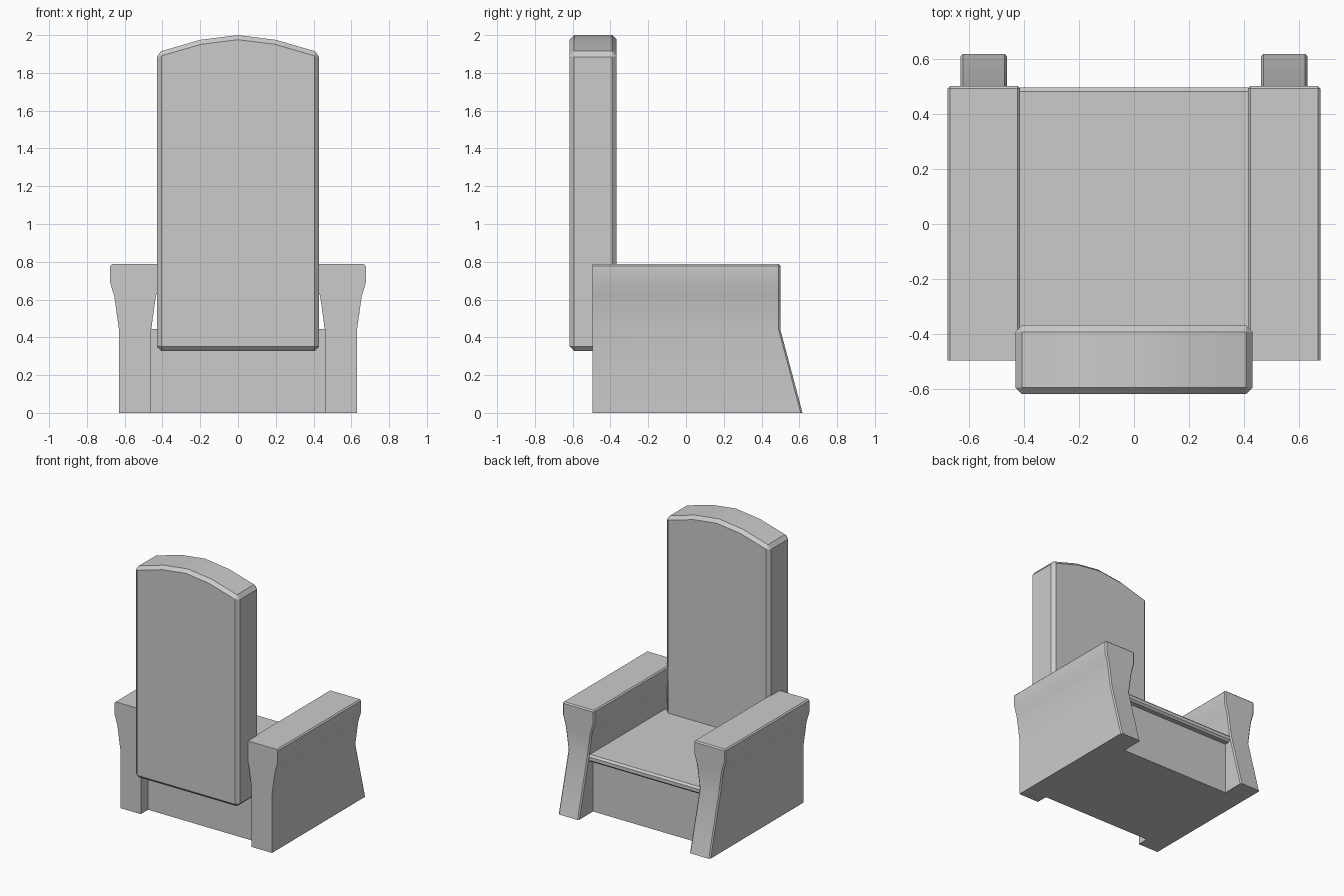
import bpy, bmesh

if "Cube" in bpy.data.objects:
    bpy.data.objects.remove(bpy.data.objects["Cube"])


def finish(bm, name, edges, width):
    """Chamfer the chosen edges, make an object, smooth only shallow angles."""
    bmesh.ops.recalc_face_normals(bm, faces=bm.faces)
    bmesh.ops.bevel(bm, geom=edges, offset=width, segments=1, affect='EDGES', clamp_overlap=True)
    mesh = bpy.data.meshes.new(name)
    bm.to_mesh(mesh)
    bm.free()
    ob = bpy.data.objects.new(name, mesh)
    bpy.context.collection.objects.link(ob)
    bpy.ops.object.select_all(action='DESELECT')
    ob.select_set(True)
    bpy.context.view_layer.objects.active = ob
    bpy.ops.object.shade_smooth_by_angle(angle=0.5)
    return ob


def loft(profile, back_y, front_y):
    """Extrude an x-z profile along y; front_y is a function of z."""
    bm = bmesh.new()
    back = [bm.verts.new((x, back_y, z)) for x, z in profile]
    front = [bm.verts.new((x, front_y(z), z)) for x, z in profile]
    n = len(profile)
    for i in range(n):
        j = (i + 1) % n
        bm.faces.new((back[i], back[j], front[j], front[i]))
    bm.faces.new(back)
    return bm, front


def box(name, x, y0, y1, z0, z1, width=0.0):
    bm, front = loft([(-x, z0), (x, z0), (x, z1), (-x, z1)], y0, lambda z: y1)
    bm.faces.new(front)
    edges = [e for e in bm.edges if width and all(v in front for v in e.verts)
             and abs(e.verts[0].co.z - e.verts[1].co.z) < 1e-4]
    return finish(bm, name, edges, width)


# Tall backrest with a shallow arched top, chamfered all round
arch = [(-0.43, 0.328), (0.43, 0.328), (0.43, 1.908), (0.2, 1.975),
        (0, 2.0), (-0.2, 1.975), (-0.43, 1.908)]
bm, front = loft(arch, -0.617, lambda z: -0.367)
bm.faces.new(front)
bm.normal_update()
bmesh.ops.recalc_face_normals(bm, faces=bm.faces)
finish(bm, "backrest", [e for e in bm.edges if e.calc_face_angle() > 0.6], 0.024)

# Seat slab with chamfered front lip, and recessed base under it
box("seat", 0.465, -0.41, 0.495, 0.39, 0.443, 0.014)
box("seat_base", 0.465, -0.41, 0.445, 0.0, 0.40)

# Armrest: flared section, front foot sloping forward, mirrored to the other side
half = [(0.085, 0.0), (0.085, 0.44), (0.106, 0.59), (0.111, 0.62), (0.132, 0.69), (0.132, 0.787)]
cx = 0.545
section = [(cx + w, z) for w, z in half] + [(cx - w, z) for w, z in reversed(half)]
bm, front = loft(section, -0.496, lambda z: 0.5 + 0.117 * max(0, 1 - z / 0.44))
bm.faces.new(front[1:-1])
bm.faces.new((front[0], front[1], front[-2], front[-1]))
rim = []
for e in bm.edges:
    a, b = (v.co for v in e.verts)
    on_front = all(v in front for v in e.verts)
    across = abs(a.z - b.z) < 1e-4 and abs(a.x - b.x) > 0.01
    top = min(a.z, b.z) > 0.75
    if (on_front and (not across or top)) or (top and abs(a.y - b.y) > 0.1):
        rim.append(e)
arm = finish(bm, "armrests", rim, 0.009)
pivot = bpy.data.objects.new("mirror_centre", None)
bpy.context.collection.objects.link(pivot)
pivot.hide_render = True
mod = arm.modifiers.new("mirror", 'MIRROR')
mod.mirror_object = pivot
mod.use_mirror_merge = False
